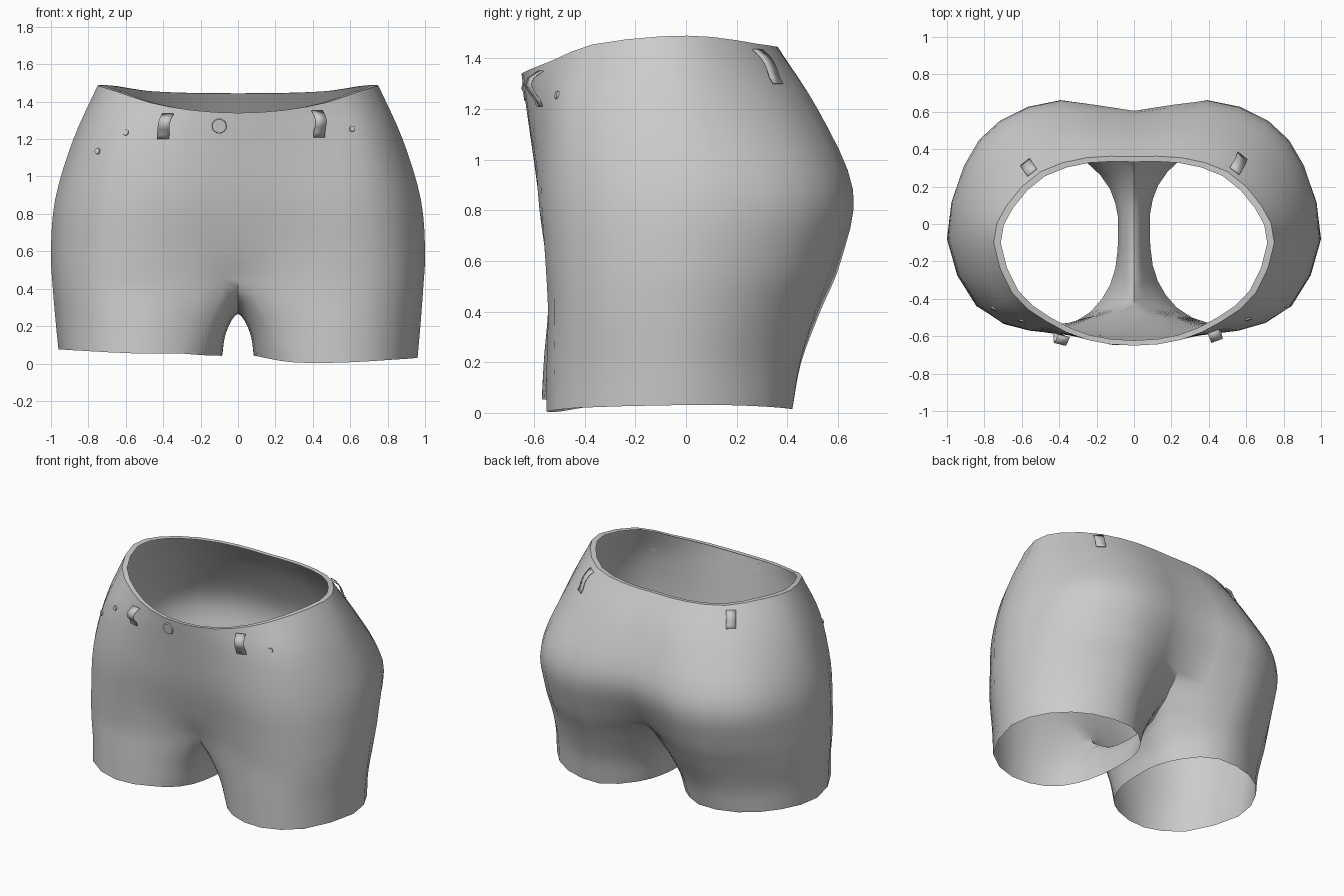
import bpy, bmesh, math
from mathutils import Vector
from mathutils.bvhtree import BVHTree

if "Cube" in bpy.data.objects:
    bpy.data.objects.remove(bpy.data.objects["Cube"])

cloth = bpy.data.materials.new("plain_grey")
cloth.diffuse_color = (0.6, 0.6, 0.6, 1)
cloth.use_nodes = True
cloth.node_tree.nodes["Principled BSDF"].inputs["Base Color"].default_value = cloth.diffuse_color


def finish(name, bm, angle=40):
    me = bpy.data.meshes.new(name)
    bm.to_mesh(me)
    me.materials.append(cloth)
    ob = bpy.data.objects.new(name, me)
    bpy.context.collection.objects.link(ob)
    bpy.ops.object.select_all(action='DESELECT')
    ob.select_set(True)
    bpy.context.view_layer.objects.active = ob
    bpy.ops.object.shade_smooth_by_angle(angle=math.radians(angle))
    return ob


def spline(pts, n, before=None, after=None, closed=False):
    """Smooth curve through pts, n steps per span."""
    if closed:
        p = [pts[-1]] + pts + [pts[0], pts[1]]
    else:
        p = [before or pts[0] * 2 - pts[1]] + pts + [after or pts[-1] * 2 - pts[-2]]
    out = []
    for i in range(1, len(p) - 2):
        a, b, c, d = p[i - 1:i + 3]
        for k in range(n):
            t = k / n
            out.append(0.5 * (2 * b + (c - a) * t + (2 * a - 5 * b + 4 * c - d) * t * t
                              + (3 * b - a - 3 * c + d) * t ** 3))
    return out if closed else out + [pts[-1].copy()]


def ring(xy, z):
    zs = z if isinstance(z, list) else [z] * len(xy)
    return [Vector((x, y, h)) for (x, y), h in zip(xy, zs)]


def flip(v):
    return Vector((-v.x, v.y, v.z))


# Half sections of the body, front centre round to back centre
body_rings = [
    ring([(0, -.65), (.25, -.62), (.47, -.52), (.65, -.37), (.75, -.1), (.68, .1),
          (.5, .28), (.25, .355), (0, .36)],
         [1.34, 1.355, 1.395, 1.455, 1.487, 1.485, 1.458, 1.447, 1.445]),
    ring([(0, -.63), (.27, -.61), (.52, -.55), (.74, -.44), (.88, -.08), (.8, .2),
          (.62, .41), (.33, .52), (0, .5)], 1.2),
    ring([(0, -.58), (.28, -.585), (.56, -.57), (.82, -.445), (.977, -.08), (.9, .31),
          (.71, .55), (.39, .66), (0, .605)], .88),
    ring([(0, -.505), (.25, -.53), (.55, -.555), (.84, -.44), (1, -.08), (.91, .27),
          (.71, .505), (.38, .612), (0, .485)], .6),
]
# Closed leg sections: the same nine points, then three along the inside
leg_rings = [
    ring([(0, -.41), (.2, -.49), (.52, -.545), (.84, -.44), (.99, -.08), (.9, .23),
          (.68, .44), (.37, .53), (0, .32), (0, .18), (0, -.02), (0, -.25)],
         [.4] * 8 + [.41, .3, .265, .3]),
    ring([(.11, -.38), (.26, -.49), (.53, -.55), (.82, -.44), (.975, -.08), (.88, .2),
          (.66, .4), (.37, .455), (.125, .28), (.07, .13), (.063, -.02), (.07, -.22)],
         [.2] * 9 + [.17] * 3),
    ring([(.17, -.38), (.31, -.5), (.56, -.55), (.82, -.43), (.96, -.08), (.87, .2),
          (.66, .38), (.38, .42), (.18, .28), (.1, .13), (.085, -.02), (.1, -.22)],
         [.025, .005, .005, .02, .03, .03, .02, .015, .03, .04, .04, .04]),
]
H, V = 2, 4
upper = [spline(r, H, flip(r[1]), flip(r[-2])) for r in body_rings]
lower = [spline(r, H, closed=True) for r in leg_rings]
side = 8 * H + 1
crotch_row = 4 * V
for p in lower[0][side - 1:] + lower[0][:1]:
    p.x = 0
columns = []
for i in range(side):
    col = [r[i] for r in upper + lower]
    c = spline(col, V)
    if i in (0, side - 1):  # centre seam stays flat, then rounds over into the leg
        for p in c[:crotch_row + 1]:
            p.x = 0
        top = Vector((-col[5].x, col[3].y, col[3].z))
        c[crotch_row:] = spline(col[4:], V, before=top)
    columns.append(c)
inner = []
for i in range(side, 12 * H):
    col = [r[i] for r in lower]
    inner.append(spline(col, V, before=flip(col[1])))

# Shorts shell
bm = bmesh.new()


def place(p, s):
    v = p.copy()
    if s < 0:  # the left leg is a little shorter and further forward
        k = max(0, (.4 - v.z) / .4)
        v.z += .05 * k * min(1, max(0, (v.x - .09) / .2))
        v.y -= .02 * k * min(1, v.x / .1)
    v.x *= s
    return bm.verts.new(v)


for s in (1, -1):
    cols = [[place(p, s) for p in c] for c in columns]
    ins = [[None] * crotch_row + [place(p, s) for p in c] for c in inner]
    loop = cols + ins
    for i in range(len(loop)):
        a, b = loop[i], loop[(i + 1) % len(loop)]
        for j in range(len(cols[0]) - 1):
            q = [a[j], a[j + 1], b[j + 1], b[j]]
            if None not in q:
                bm.faces.new(q if s > 0 else q[::-1])
bmesh.ops.remove_doubles(bm, verts=bm.verts, dist=.0005)

# Turned-in waist rim
waist = [e for e in bm.edges if e.is_boundary and min(v.co.z for v in e.verts) > 1]
res = bmesh.ops.extrude_edge_only(bm, edges=waist)
for v in res['geom']:
    if isinstance(v, bmesh.types.BMVert):
        v.co.x *= .95
        v.co.y = (v.co.y + .145) * .945 - .145
        v.co.z -= .002
bmesh.ops.recalc_face_normals(bm, faces=bm.faces)
bm.normal_update()
surface = BVHTree.FromBMesh(bm)
finish("shorts", bm)


def hit(x, z, front):
    """Point and outward normal on the cloth."""
    d = 1 if front else -1
    loc, n, _, _ = surface.ray_cast(Vector((x, -2 * d, z)), Vector((0, d, 0)))
    if n.y * d > 0:
        n = -n
    return loc, n


# Belt loops: bowed strips standing off the cloth
def belt_loop(name, x, z0, z1, front, lean, bow):
    bm = bmesh.new()
    _, n = hit(x, (z0 + z1) / 2, front)
    out = Vector((n.x, n.y, 0)).normalized()
    across = out.cross(Vector((0, 0, 1))) * .032
    prev = None
    offsets = (.004, .25 * bow, .7 * bow, bow, .9 * bow, .3 * bow)
    for k, o in enumerate(offsets):
        t = k / (len(offsets) - 1)
        p, _ = hit(x + lean * (t - .5), z0 + (z1 - z0) * t, front)
        p = p + out * o
        row = [bm.verts.new(p - across), bm.verts.new(p + across)]
        if prev:
            bm.faces.new((prev[0], prev[1], row[1], row[0]))
        prev = row
    bmesh.ops.recalc_face_normals(bm, faces=bm.faces)
    ob = finish(name, bm, 50)
    m = ob.modifiers.new("thickness", 'SOLIDIFY')
    m.thickness = .004
    m.offset = 0


belt_loop("front_belt_loop_left", -.385, 1.2, 1.335, True, .03, .06)
belt_loop("front_belt_loop_right", .425, 1.21, 1.35, True, -.015, .06)
belt_loop("back_belt_loop_left", -.56, 1.335, 1.435, False, .04, .02)
belt_loop("back_belt_loop_right", .555, 1.3, 1.435, False, -.045, .025)


# Button and rivets: shallow discs lying on the cloth
def stud(name, x, z, r, sides):
    p, n = hit(x, z, True)
    bm = bmesh.new()
    bmesh.ops.create_cone(bm, cap_ends=True, segments=sides, radius1=r, radius2=r * .92,
                          depth=.008)
    turn = Vector((0, 0, 1)).rotation_difference(n).to_matrix()
    for v in bm.verts:
        v.co = turn @ v.co + p + n * .003
    finish(name, bm)


stud("waist_button", -.1, 1.27, .04, 16)
stud("rivet_left_inner", -.6, 1.235, .017, 10)
stud("rivet_left_outer", -.75, 1.135, .017, 10)
stud("rivet_right", .61, 1.255, .017, 10)
